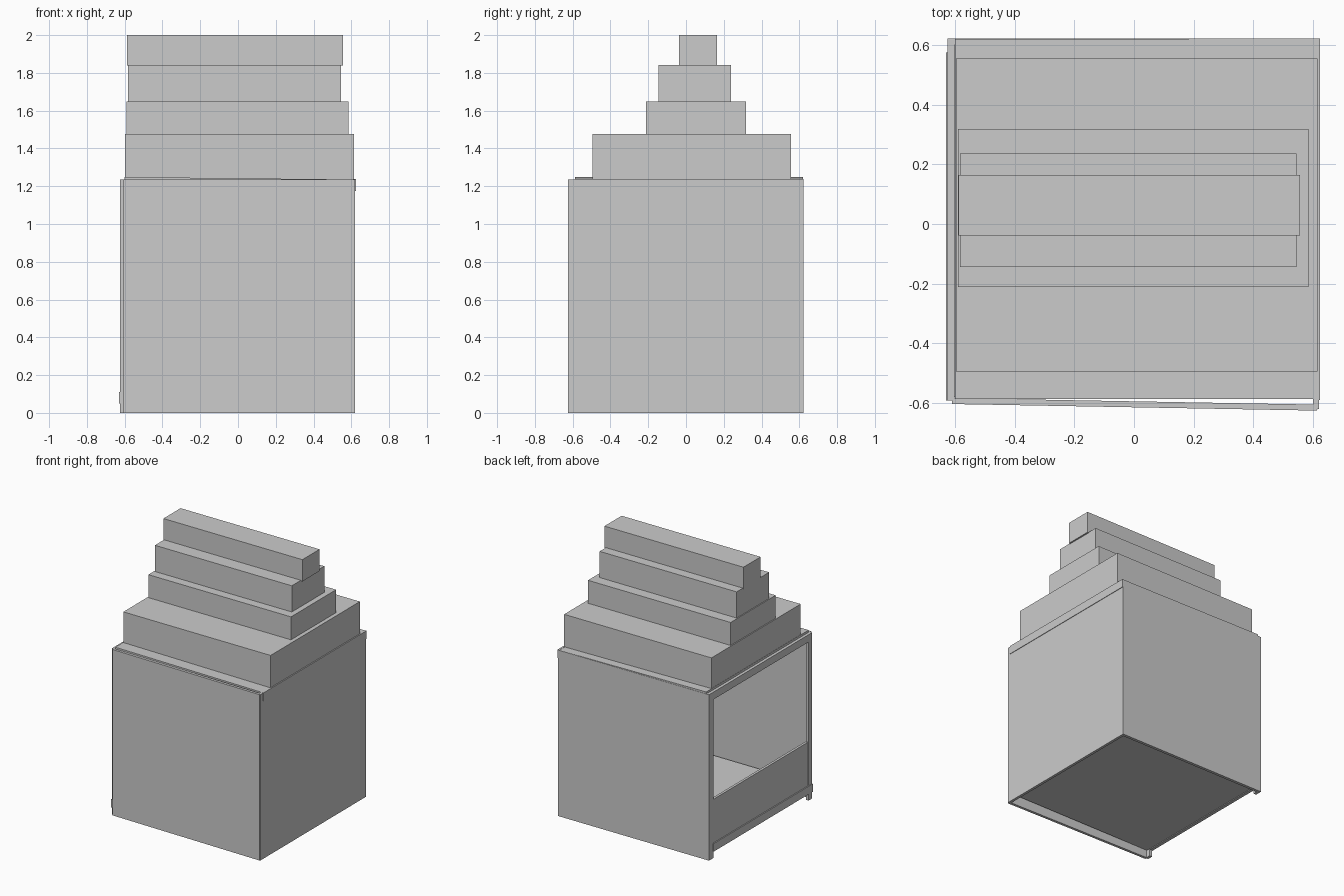
import bpy
import bmesh
from mathutils import Matrix, Vector

if "Cube" in bpy.data.objects:
    bpy.data.objects.remove(bpy.data.objects["Cube"])


def box(name, x, y, z, rot=0.0, axis='Z'):
    """Box from (min, max) ranges, optionally tilted about its own centre."""
    bm = bmesh.new()
    bmesh.ops.create_cube(bm, size=1.0)
    size = [r[1] - r[0] for r in (x, y, z)]
    centre = Vector([(r[0] + r[1]) / 2 for r in (x, y, z)])
    bm.transform(Matrix.Rotation(rot, 4, axis) @ Matrix.Diagonal((*size, 1.0)))
    mesh = bpy.data.meshes.new(name)
    bm.to_mesh(mesh)
    bm.free()
    obj = bpy.data.objects.new(name, mesh)
    obj.location = centre
    bpy.context.collection.objects.link(obj)
    return obj


WALL_TOP = 1.235

# Three solid walls; the front one sits slightly skewed
box("front_wall", (-0.61, 0.615), (-0.615, -0.595), (0, WALL_TOP), -0.018)
box("back_wall", (-0.605, 0.62), (0.60, 0.622), (0, WALL_TOP))
box("right_wall", (0.60, 0.62), (-0.62, 0.60), (0, WALL_TOP))

# Raised floor, open underneath
box("floor", (-0.605, 0.60), (-0.58, 0.60), (0.055, 0.11))

# Frame around the open left side
box("left_front_post", (-0.625, -0.603), (-0.592, -0.55), (0, WALL_TOP))
box("left_back_post", (-0.625, -0.603), (0.57, 0.622), (0, WALL_TOP))
box("left_top_rail", (-0.625, -0.603), (-0.55, 0.57), (1.18, WALL_TOP))
box("left_bottom_rail", (-0.63, -0.605), (-0.592, 0.575), (0.05, 0.11))
box("left_low_board", (-0.622, -0.603), (-0.545, 0.57), (0.11, 0.435))

# Ceiling plate and eave trim
box("ceiling_plate", (-0.60, 0.61), (-0.587, 0.62), (1.222, 1.242), 0.011, 'Y')
box("right_eave_trim", (0.61, 0.624), (-0.59, 0.622), (1.175, 1.237))

# Stepped roof tiers, bottom to top
tiers = [
    ((-0.598, 0.615), (-0.495, 0.555), (1.235, 1.477)),
    ((-0.59, 0.585), (-0.212, 0.318), (1.477, 1.648)),
    ((-0.583, 0.545), (-0.145, 0.237), (1.648, 1.843)),
    ((-0.588, 0.557), (-0.038, 0.164), (1.838, 2.0)),
]
for i, (x, y, z) in enumerate(tiers, 1):
    box(f"roof_tier_{i}", x, y, z)
